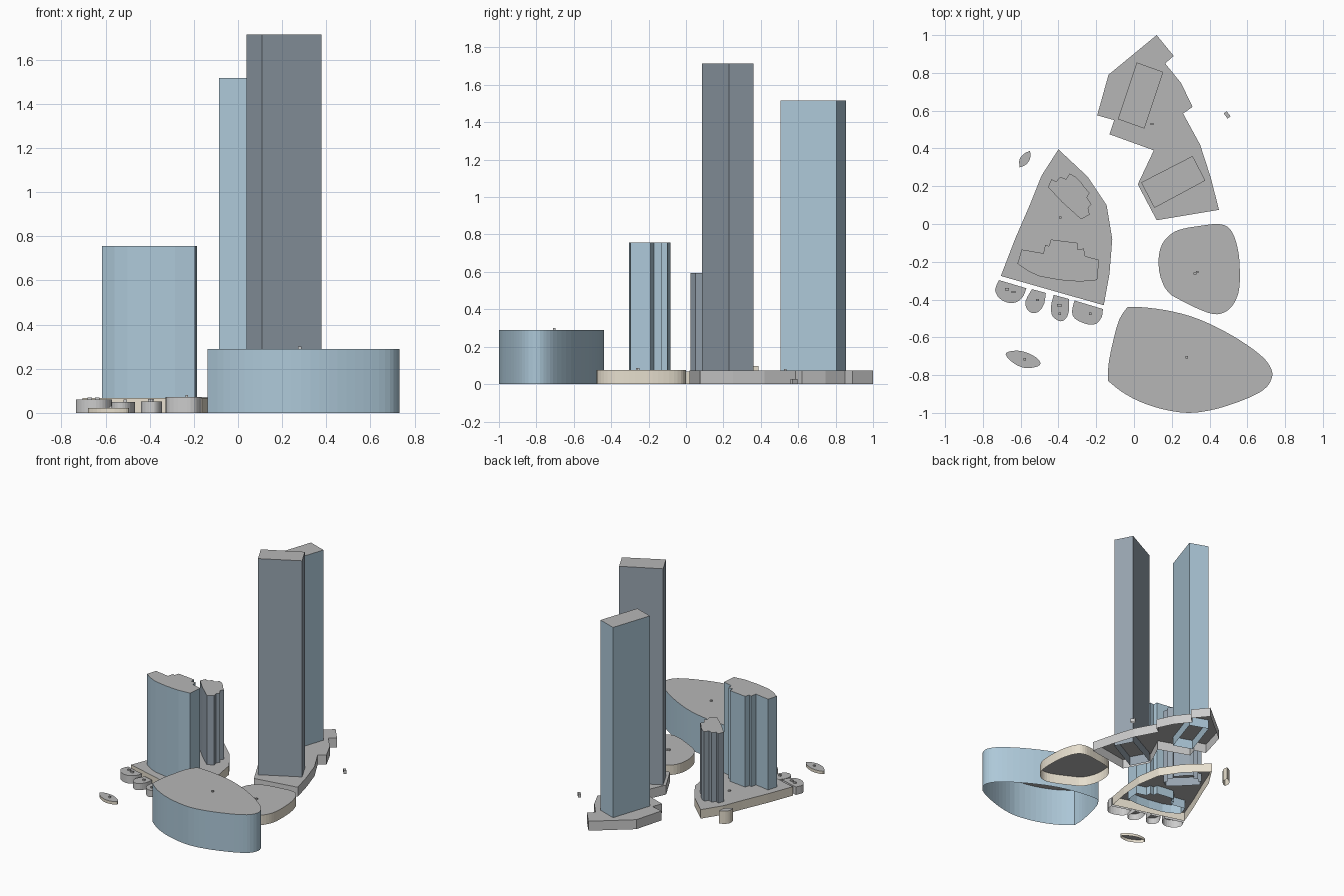
import bpy


def material(name, rgb):
    m = bpy.data.materials.new(name)
    m.diffuse_color = (*rgb, 1)
    return m


BLUE = material("blue_glass", (0.42, 0.58, 0.69))
SLATE = material("slate_glass", (0.31, 0.37, 0.43))
CREAM = material("cream_stone", (0.80, 0.74, 0.62))
PALE = material("pale_stone", (0.72, 0.71, 0.70))
ROOF = material("grey_roof", (0.47, 0.47, 0.47))


def rounded(pts, corners=(), steps=3):
    """Closed smooth outline through pts, kept sharp at the corner indices."""
    n, out = len(pts), []
    for i in range(n):
        j = (i + 1) % n
        b, c = pts[i], pts[j]
        if i in corners and j in corners:
            out.append(b)
            continue
        a = b if i in corners else pts[i - 1]
        d = c if j in corners else pts[(j + 1) % n]
        for s in range(steps):
            t = s / steps
            out.append(tuple(
                0.5 * (2 * b[k] + (c[k] - a[k]) * t
                       + (2 * a[k] - 5 * b[k] + 4 * c[k] - d[k]) * t * t
                       + (3 * b[k] - a[k] - 3 * c[k] + d[k]) * t ** 3)
                for k in (0, 1)))
    return out


def block(name, pts, top, wall, base=0.0):
    """Open-bottomed shell: walls around an outline plus a flat roof."""
    n = len(pts)
    area = sum(pts[i - 1][0] * pts[i][1] - pts[i][0] * pts[i - 1][1] for i in range(n))
    if area < 0:
        pts = pts[::-1]
    verts = [(x, y, base) for x, y in pts] + [(x, y, top) for x, y in pts]
    faces = [(i, (i + 1) % n, n + (i + 1) % n, n + i) for i in range(n)]
    faces.append(tuple(range(n, 2 * n)))
    me = bpy.data.meshes.new(name)
    me.from_pydata(verts, [], faces)
    me.materials.append(wall)
    me.materials.append(ROOF)
    me.polygons[n].material_index = 1
    me.update()
    ob = bpy.data.objects.new(name, me)
    bpy.context.collection.objects.link(ob)
    return ob


# North podium and its two tall towers
block("north_podium", [
    (0.12, 1.0), (0.21, 0.89), (0.165, 0.85), (0.25, 0.745), (0.31, 0.62),
    (0.26, 0.585), (0.35, 0.42), (0.405, 0.25), (0.45, 0.075), (0.12, 0.02),
    (0.02, 0.21), (0.105, 0.39), (-0.13, 0.475), (-0.105, 0.55),
    (-0.195, 0.575), (-0.135, 0.79)], 0.072, PALE)
block("north_tower", [(0.015, 0.855), (0.155, 0.805), (0.055, 0.505), (-0.085, 0.555)],
      1.517, BLUE)
block("tallest_tower", [(0.31, 0.36), (0.378, 0.23), (0.108, 0.085), (0.038, 0.22)],
      1.714, SLATE)

# West podium with a stepped crescent tower and a wide tower
block("west_podium", [
    (-0.40, 0.395), (-0.49, 0.255), (-0.55, 0.105), (-0.63, -0.08), (-0.705, -0.275),
    (-0.16, -0.43), (-0.13, -0.265), (-0.115, -0.08), (-0.145, 0.10), (-0.245, 0.25)],
    0.068, CREAM)
block("crescent_tower", [
    (-0.455, 0.195), (-0.437, 0.237), (-0.412, 0.225), (-0.39, 0.25), (-0.36, 0.237),
    (-0.34, 0.267), (-0.31, 0.25), (-0.28, 0.22), (-0.265, 0.197), (-0.235, 0.165),
    (-0.25, 0.14), (-0.225, 0.105), (-0.243, 0.085), (-0.235, 0.05),
    (-0.28, 0.025), (-0.38, 0.115)], 0.595, SLATE)
block("wide_tower", [
    (-0.617, -0.21), (-0.595, -0.135), (-0.48, -0.155), (-0.47, -0.11), (-0.45, -0.117),
    (-0.44, -0.082), (-0.30, -0.10), (-0.298, -0.135), (-0.265, -0.13), (-0.26, -0.17),
    (-0.185, -0.19), (-0.195, -0.297), (-0.285, -0.305), (-0.39, -0.297),
    (-0.50, -0.277), (-0.56, -0.25)], 0.757, BLUE)

# Rounded east podium
block("east_podium", rounded([
    (0.44, 0), (0.495, -0.015), (0.53, -0.065), (0.553, -0.15), (0.56, -0.24),
    (0.558, -0.335), (0.54, -0.40), (0.50, -0.455), (0.44, -0.478), (0.365, -0.46),
    (0.25, -0.405), (0.18, -0.36), (0.14, -0.28), (0.13, -0.185), (0.15, -0.105),
    (0.20, -0.05), (0.26, -0.025), (0.35, -0.01)]), 0.075, CREAM)

# Large curved south hall
block("south_hall", rounded([
    (-0.035, -0.44), (0.035, -0.44), (0.16, -0.455), (0.295, -0.487), (0.425, -0.54),
    (0.56, -0.615), (0.665, -0.69), (0.715, -0.745), (0.733, -0.80), (0.705, -0.86),
    (0.64, -0.905), (0.53, -0.95), (0.41, -0.985), (0.285, -1.0), (0.15, -0.98),
    (0.03, -0.94), (-0.065, -0.888), (-0.138, -0.83), (-0.135, -0.745),
    (-0.115, -0.64), (-0.08, -0.51)], corners=(0, 17)), 0.29, BLUE)

# Four round-ended villas in a row
villas = [
    (0.06, [(-0.715, -0.297), (-0.57, -0.34), (-0.585, -0.38), (-0.615, -0.41),
            (-0.66, -0.418), (-0.71, -0.395), (-0.735, -0.35)]),
    (0.05, [(-0.54, -0.345), (-0.467, -0.365), (-0.475, -0.42), (-0.50, -0.46),
            (-0.535, -0.472), (-0.567, -0.45), (-0.573, -0.405)]),
    (0.052, [(-0.425, -0.375), (-0.345, -0.397), (-0.345, -0.46), (-0.36, -0.50),
             (-0.39, -0.515), (-0.43, -0.49), (-0.44, -0.44)]),
    (0.072, [(-0.315, -0.405), (-0.165, -0.45), (-0.17, -0.49), (-0.20, -0.528),
             (-0.25, -0.53), (-0.31, -0.503), (-0.328, -0.465)])]
for i, (h, pts) in enumerate(villas):
    block(f"villa_{i + 1}", rounded(pts, corners=(0, 1)), h, PALE)

# Small detached pavilions
block("southwest_pavilion", rounded([
    (-0.68, -0.69), (-0.645, -0.672), (-0.585, -0.675), (-0.52, -0.705),
    (-0.495, -0.738), (-0.52, -0.757), (-0.58, -0.762), (-0.64, -0.735)]), 0.022, CREAM)
block("leaf_pavilion", rounded([
    (-0.55, 0.388), (-0.55, 0.345), (-0.575, 0.312), (-0.605, 0.30),
    (-0.607, 0.34), (-0.585, 0.37)], corners=(0, 3)), 0.097, CREAM)
block("east_kiosk", [(0.49, 0.597), (0.512, 0.57), (0.495, 0.558), (0.475, 0.585)],
      0.026, PALE)

# Tiny rooftop service boxes: x, y, width, roof height
boxes = [(0.095, 0.53, 0.014, 0.072), (-0.39, 0.035, 0.013, 0.068),
         (0.323, -0.262, 0.014, 0.075), (0.335, -0.254, 0.012, 0.075),
         (0.28, -0.705, 0.014, 0.29), (-0.672, -0.345, 0.022, 0.06),
         (-0.638, -0.36, 0.02, 0.06), (-0.51, -0.402, 0.016, 0.05),
         (-0.40, -0.43, 0.014, 0.052), (-0.387, -0.432, 0.012, 0.052),
         (-0.393, -0.475, 0.012, 0.052), (-0.232, -0.475, 0.013, 0.072),
         (-0.578, -0.716, 0.014, 0.022)]
for i, (x, y, w, z) in enumerate(boxes):
    a, b = w / 2, 0.006
    block(f"roof_box_{i + 1}", [(x - a, y - b), (x + a, y - b), (x + a, y + b), (x - a, y + b)],
          z + 0.01, PALE, z)
